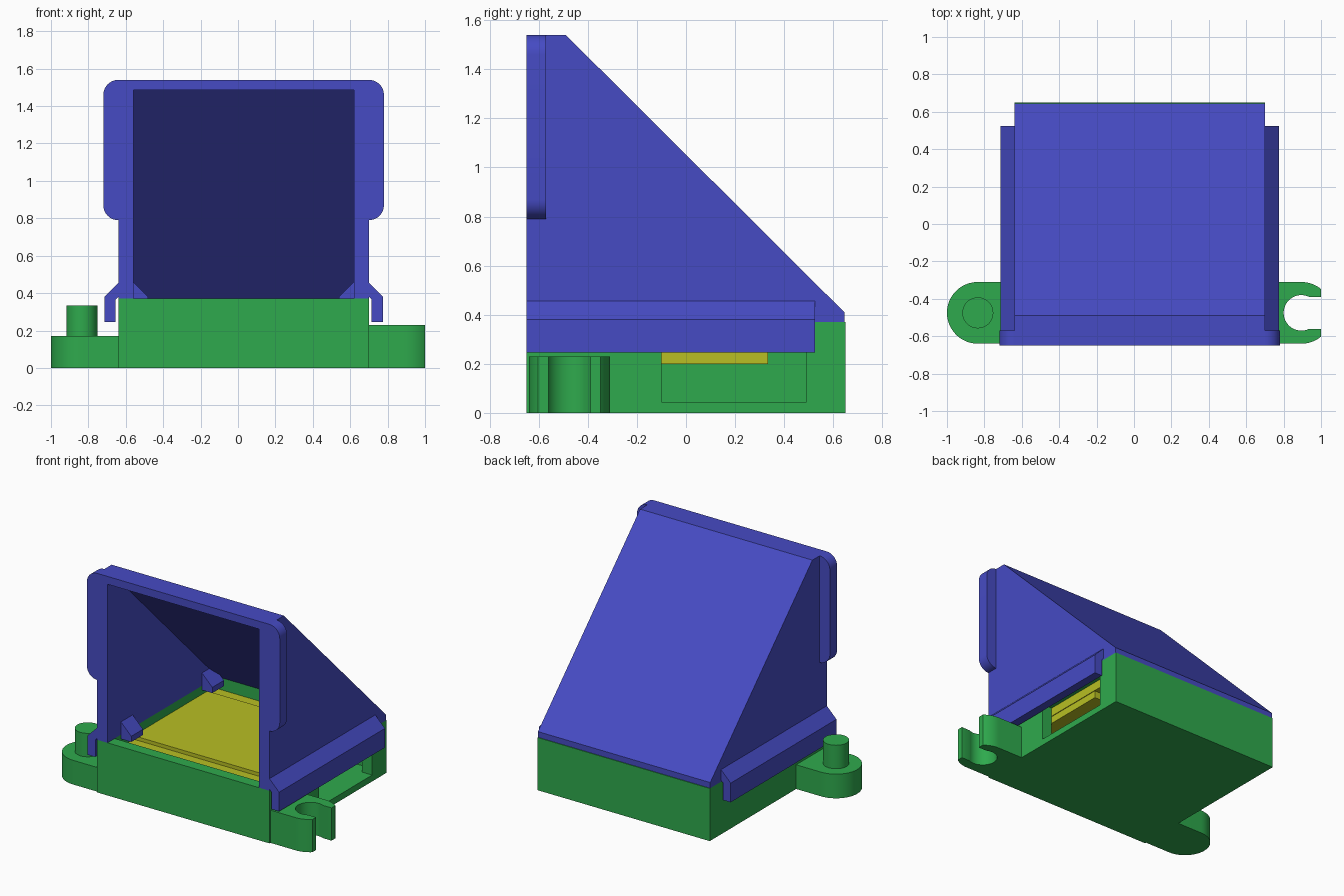
import bpy
import bmesh
from math import sin, cos, radians, asin

if "Cube" in bpy.data.objects:
    bpy.data.objects.remove(bpy.data.objects["Cube"], do_unlink=True)


def material(name, rgb):
    m = bpy.data.materials.new(name)
    m.use_nodes = True
    m.diffuse_color = (*rgb, 1)
    m.node_tree.nodes["Principled BSDF"].inputs["Base Color"].default_value = (*rgb, 1)
    return m


GREEN = material("green", (0.028, 0.40, 0.074))
BLUE = material("blue", (0.061, 0.070, 0.55))
YELLOW = material("yellow", (0.48, 0.52, 0.017))


def prism(name, pts, axis, lo, hi, mat, smooth=False):
    """Extrude a 2D outline along an axis (x: yz outline, y: xz, z: xy)."""
    place = {"x": lambda p, t: (t, p[0], p[1]),
             "y": lambda p, t: (p[0], t, p[1]),
             "z": lambda p, t: (p[0], p[1], t)}[axis]
    bm = bmesh.new()
    a = [bm.verts.new(place(p, lo)) for p in pts]
    b = [bm.verts.new(place(p, hi)) for p in pts]
    bm.faces.new(a)
    bm.faces.new(b)
    n = len(pts)
    for i in range(n):
        j = (i + 1) % n
        bm.faces.new((a[i], a[j], b[j], b[i]))
    bmesh.ops.recalc_face_normals(bm, faces=bm.faces)
    me = bpy.data.meshes.new(name)
    bm.to_mesh(me)
    bm.free()
    me.materials.append(mat)
    ob = bpy.data.objects.new(name, me)
    bpy.context.collection.objects.link(ob)
    if smooth:
        bpy.ops.object.select_all(action="DESELECT")
        ob.select_set(True)
        bpy.context.view_layer.objects.active = ob
        bpy.ops.object.shade_smooth_by_angle(angle=radians(30))
    return ob


def box(name, x, y, z, mat):
    pts = [(x[0], y[0]), (x[1], y[0]), (x[1], y[1]), (x[0], y[1])]
    return prism(name, pts, "z", z[0], z[1], mat)


def arc(cx, cy, r, a0, a1, n=16):
    step = radians(a1 - a0) / n
    return [(cx + r * cos(radians(a0) + i * step),
             cy + r * sin(radians(a0) + i * step)) for i in range(n + 1)]


def cut(ob, cutter):
    mod = ob.modifiers.new("cut", "BOOLEAN")
    mod.operation = "DIFFERENCE"
    mod.solver = "EXACT"
    mod.object = cutter
    cutter.hide_render = True
    cutter.hide_set(True)
    cutter.display_type = "WIRE"


MID = 0.03                  # the housing is mirrored about this x
L, R = -0.64, 0.70          # outer sides of the housing
LI, RI = -0.56, 0.62        # inner sides


def mirrored(pts):
    return [(2 * MID - x, z) for x, z in pts]


# Open-topped base tray with a window in its left side
base = box("base_tray", (L, R), (-0.65, 0.65), (0, 0.37), GREEN)
cut(base, box("tray_cutter", (LI, RI), (-0.57, 0.57), (0.045, 0.5), GREEN))
cut(base, box("window_cutter", (0.6, 0.8), (-0.10, 0.49), (0.045, 0.31), GREEN))

# Ear with a peg
CY, ER = -0.475, 0.165
ear = arc(-0.835, CY, ER, 90, 270, 24) + [(-0.60, CY - ER), (-0.60, CY + ER)]
prism("peg_ear", ear, "z", 0, 0.17, GREEN, True)
prism("peg", arc(-0.835, CY, 0.083, 0, 348.75, 31), "z", 0.1, 0.335, GREEN, True)

# Ear with an open socket
SX, HR, HALF = 0.895, 0.095, 0.086
tip = radians(0) + asin(0.77)
tip_deg = tip * 180 / radians(180)
gap = asin(HALF / HR) * 180 / radians(180)
socket = [(0.64, CY - ER)] + arc(SX, CY, ER, -90, -tip_deg, 8)
socket += [(1.0, CY - ER * sin(tip)), (1.0, CY - HALF)]
socket += arc(SX, CY, HR, 360 - gap, gap, 28)
socket += [(1.0, CY + HALF), (1.0, CY + ER * sin(tip))]
socket += arc(SX, CY, ER, tip_deg, 90, 8) + [(0.64, CY + ER)]
prism("socket_ear", socket, "z", 0, 0.23, GREEN, True)

# Board in the tray, with a raised middle and a block beneath
box("board", (LI, RI), (-0.57, 0.57), (0.25, 0.285), YELLOW)
box("board_middle", (LI, RI), (-0.36, 0.46), (0.27, 0.31), YELLOW)
box("board_block", (LI + 0.02, RI - 0.005), (-0.45, 0.335), (0.20, 0.26), YELLOW)

# Sloped hood, open at the front and below
hood = prism("hood", [(-0.65, 0.37), (-0.65, 1.54), (-0.49, 1.54),
                      (0.645, 0.41), (0.645, 0.37)], "x", L, R, BLUE)
cut(hood, prism("hood_cutter", [(-0.8, 0.2), (-0.8, 1.485), (-0.545, 1.485),
                                (0.74, 0.2)], "x", LI, RI, BLUE))

# Outlines of the hood's side parts
FO, FR = -0.72, 0.08
flange = [(L + 0.02, 0.79)] + arc(FO + FR, 0.79 + FR, FR, 270, 180, 10)
flange += arc(FO + FR, 1.54 - FR, FR, 180, 90, 10) + [(L + 0.02, 1.54)]
clip = [(L, 0.455), (-0.715, 0.38), (-0.715, 0.245), (-0.655, 0.245),
        (-0.655, 0.365), (L, 0.38)]
tab = [(LI, 0.46), (-0.48, 0.38), (-0.48, 0.34), (LI, 0.34)]

# Flanges, clip rails and inner corner tabs on both sides
for side, flip in (("right", lambda p: p), ("left", mirrored)):
    prism(side + "_flange", flip(flange), "y", -0.65, -0.57, BLUE, True)
    prism(side + "_clip", flip(clip), "y", -0.65, 0.525, BLUE)
    for place, y in (("front", -0.50), ("back", 0.40)):
        prism(side + "_" + place + "_tab", flip(tab), "y", y, y + 0.13, BLUE)
